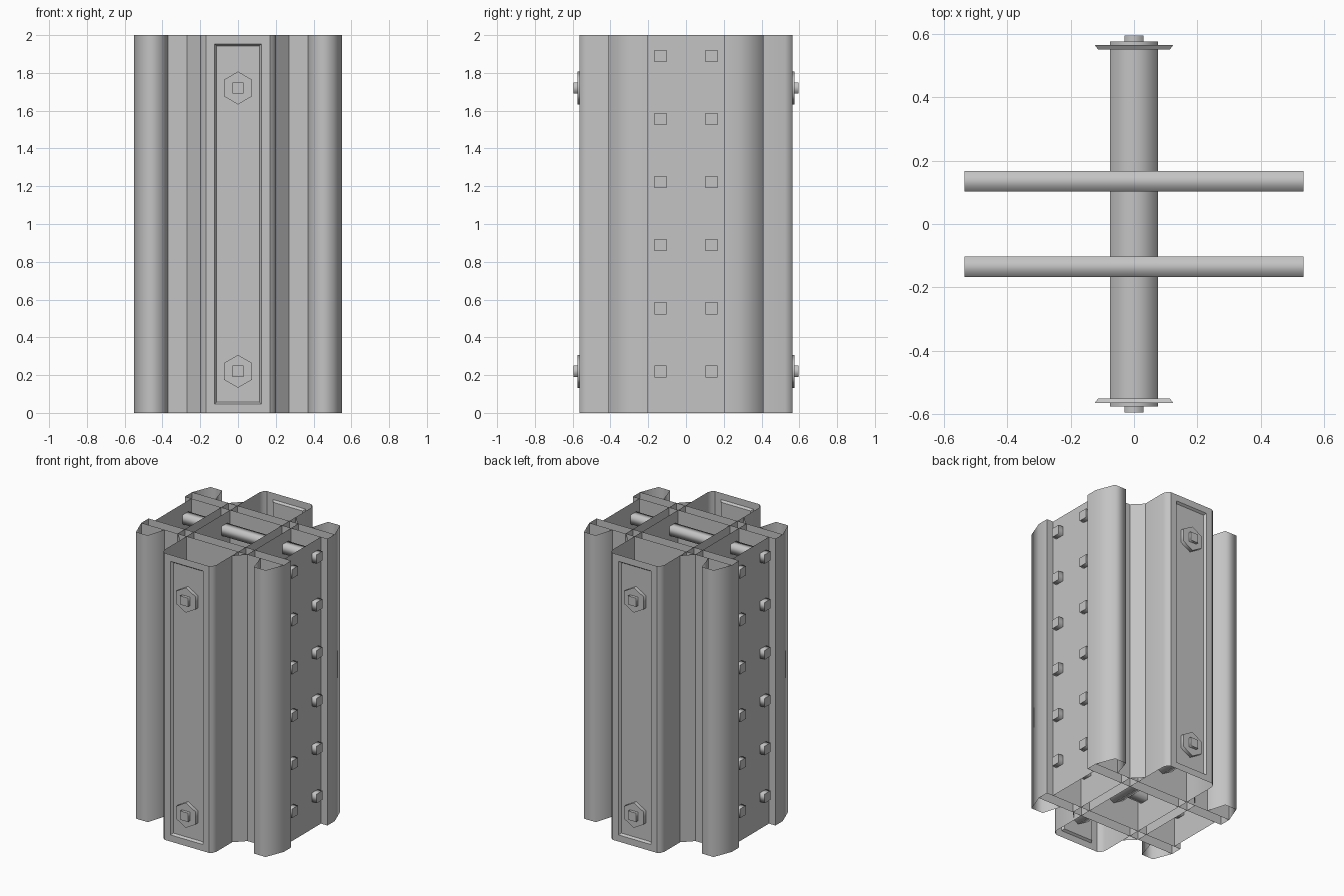
import bpy, bmesh, math
from mathutils import Matrix

if "Cube" in bpy.data.objects:
    bpy.data.objects.remove(bpy.data.objects["Cube"], do_unlink=True)

H = 2.0
steel = bpy.data.materials.new("steel_grey")
steel.use_nodes = True
GREY = (0.55, 0.55, 0.55, 1)
steel.diffuse_color = GREY
steel.node_tree.nodes["Principled BSDF"].inputs["Base Color"].default_value = GREY


def finish(name, bm, smooth=None):
    me = bpy.data.meshes.new(name)
    bm.to_mesh(me)
    bm.free()
    me.materials.append(steel)
    ob = bpy.data.objects.new(name, me)
    bpy.context.collection.objects.link(ob)
    if smooth:
        bpy.ops.object.select_all(action='DESELECT')
        ob.select_set(True)
        bpy.context.view_layer.objects.active = ob
        bpy.ops.object.shade_smooth_by_angle(angle=math.radians(smooth))
    return ob


def sheet(name, path, smooth=None):
    """Upright open-ended sheet following a plan path."""
    bm = bmesh.new()
    low = [bm.verts.new((x, y, 0)) for x, y in path]
    top = [bm.verts.new((x, y, H)) for x, y in path]
    for i in range(len(path) - 1):
        bm.faces.new((low[i], low[i + 1], top[i + 1], top[i]))
    return finish(name, bm, smooth)


def rod(name, radius, sides, length, axis, x, y, z):
    """Prism rod with softly shaded sides and flat ends."""
    bm = bmesh.new()
    turn = Matrix.Rotation(math.pi / 4 if sides == 4 else 0, 4, 'Z')
    lay = Matrix.Rotation(math.pi / 2, 4, 'Y' if axis == 'x' else 'X')
    bmesh.ops.create_cone(bm, cap_ends=True, segments=sides, radius1=radius,
                          radius2=radius, depth=length,
                          matrix=Matrix.Translation((x, y, z)) @ lay @ turn)
    bm.normal_update()
    ends = [f for f in bm.faces if abs(f.normal.x if axis == 'x' else f.normal.y) > 0.9]
    bmesh.ops.split_edges(bm, edges=list({e for f in ends for e in f.edges}))
    for f in bm.faces:
        f.smooth = abs(f.normal.x if axis == 'x' else f.normal.y) < 0.9
    return finish(name, bm)


# Side panels: recessed web, rounded corner ridges and their inner returns
half = [(0.5, 0.2), (0.55, 0.2), (0.55, 0.28), (0.5, 0.41),
        (0.41, 0.41), (0.37, 0.28)]
for s, side in ((1, "left"), (-1, "right")):
    full = [(x, -y) for x, y in reversed(half)] + half
    sheet(side + "_panel", [(s * x, s * y) for x, y in full], 80)

# Front and back channels, each with a sunken rectangular field
for s, side in ((-1, "front"), (1, "back")):
    for m, hand in ((1, "left"), (-1, "right")):
        wall = [(0.27, 0.28), (0.2, 0.35), (0.2, 0.525), (0.19, 0.55), (0.17, 0.565)]
        sheet(f"{side}_{hand}_channel_wall", [(m * x, s * y) for x, y in wall], 40)
    bm = bmesh.new()
    y = s * 0.565
    face = bm.faces.new([bm.verts.new((-s * x, y, z)) for x, z in
                         ((-0.17, 0), (0.17, 0), (0.17, H), (-0.17, H))])
    bm.normal_update()
    bmesh.ops.inset_individual(bm, faces=[face], thickness=0.065)
    bmesh.ops.inset_individual(bm, faces=[face], thickness=0.015)
    for v in face.verts:
        v.co.y = s * 0.55
    finish(side + "_channel_face", bm)

# Crossing inner walls
for m in (-1, 1):
    for x, reach in ((0.2, 0.35), (0.27, 0.28)):
        sheet("inner_long_wall", [(m * x, -reach), (m * x, reach)])
    for y, reach in ((0.2, 0.5), (0.28, 0.55)):
        sheet("inner_cross_wall", [(-reach, m * y), (reach, m * y)])

# Main through bolts with square tips
for z in (0.22, 1.72):
    rod("main_bolt", 0.087, 6, 1.15, 'y', 0, 0, z)
    rod("main_bolt_tip", 0.043, 4, 1.19, 'y', 0, 0, z)

# Rows of thin cross bolts
for i in range(6):
    for y in (-0.135, 0.135):
        rod("cross_bolt", 0.045, 4, 1.07, 'x', 0, y, 0.22 + i * 0.334)
